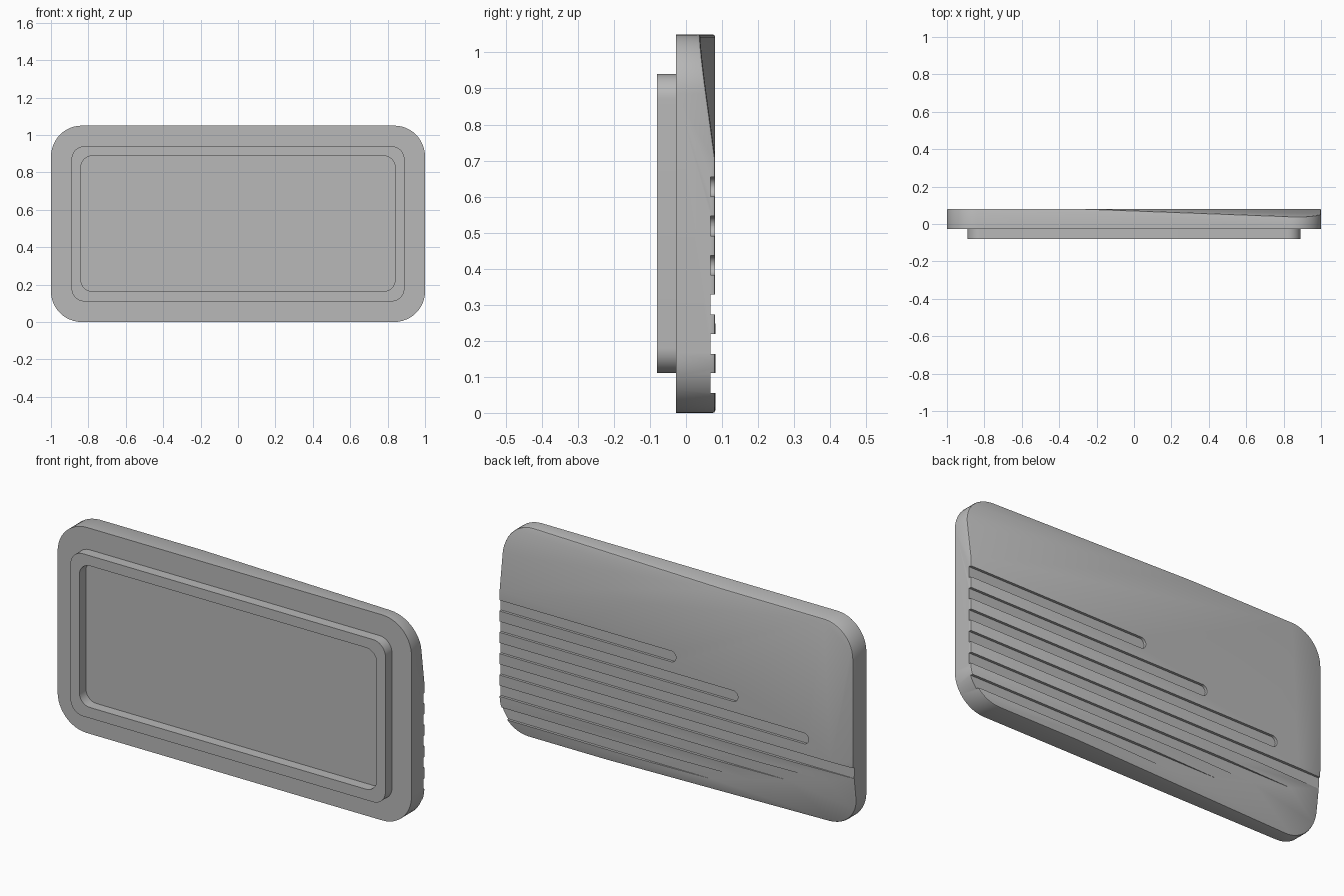
import bpy, bmesh, math
from mathutils import Vector

if "Cube" in bpy.data.objects:
    bpy.data.objects.remove(bpy.data.objects["Cube"], do_unlink=True)

FRONT, BACK = -0.028, 0.081      # plate faces
RIM_FRONT = -0.081
HEIGHT = 1.05

grey = bpy.data.materials.new("plain_grey")
grey.use_nodes = True
grey.diffuse_color = (0.48, 0.48, 0.48, 1)
grey.node_tree.nodes["Principled BSDF"].inputs["Base Color"].default_value = grey.diffuse_color


def rounded_rect(x0, x1, z0, z1, r, steps=12):
    """Outline of a rounded rectangle as (x, z) points."""
    pts = []
    corners = [(x1 - r, z1 - r), (x0 + r, z1 - r), (x0 + r, z0 + r), (x1 - r, z0 + r)]
    for q, (cx, cz) in enumerate(corners):
        for i in range(steps + 1):
            a = math.pi / 2 * (q + i / steps)
            pts.append((cx + r * math.cos(a), cz + r * math.sin(a)))
    return pts


def ring(bm, pts, y):
    return [bm.verts.new((x, y, z)) for x, z in pts]


def walls(bm, a, b):
    for i in range(len(a)):
        j = (i + 1) % len(a)
        bm.faces.new((a[i], a[j], b[j], b[i]))


def prism(bm, pts, y0, y1):
    a, b = ring(bm, pts, y0), ring(bm, pts, y1)
    walls(bm, a, b)
    bm.faces.new(a)
    bm.faces.new(b)


def finish(bm, name):
    bmesh.ops.recalc_face_normals(bm, faces=bm.faces)
    me = bpy.data.meshes.new(name)
    bm.to_mesh(me)
    bm.free()
    me.materials.append(grey)
    ob = bpy.data.objects.new(name, me)
    bpy.context.collection.objects.link(ob)
    return ob


def smooth(ob):
    bpy.ops.object.select_all(action="DESELECT")
    ob.select_set(True)
    bpy.context.view_layer.objects.active = ob
    bpy.ops.object.shade_smooth_by_angle(angle=math.radians(25))


def slope_off(bm, corner, reach_x, reach_z, depth):
    """Slice a shallow sloping facet off one back corner."""
    x, z = corner
    p = Vector((x, BACK - depth, z))
    a = Vector((x - math.copysign(reach_x, x), BACK, z))
    b = Vector((x, BACK, z + (reach_z if z == 0 else -reach_z)))
    n = (a - p).cross(b - p).normalized()
    if n.y < 0:
        n.negate()
    geom = bm.verts[:] + bm.edges[:] + bm.faces[:]
    cut = bmesh.ops.bisect_plane(bm, geom=geom, plane_co=p, plane_no=n, clear_outer=True)
    edges = [e for e in cut["geom_cut"] if isinstance(e, bmesh.types.BMEdge)]
    bmesh.ops.holes_fill(bm, edges=[e for e in edges if e.is_boundary], sides=0)


# Plate with two sloping back corners and a softened back edge
bm = bmesh.new()
prism(bm, rounded_rect(-1, 1, 0, HEIGHT, 0.165), FRONT, BACK)
slope_off(bm, (1, HEIGHT), 1.27, 0.345, 0.047)
slope_off(bm, (-1, 0), 1.4, 0.36, 0.047)
bmesh.ops.recalc_face_normals(bm, faces=bm.faces)
back_edges = [e for e in bm.edges if len(e.link_faces) == 2
              and sorted(f.normal.y > 0.5 for f in e.link_faces) == [False, True]]
bmesh.ops.bevel(bm, geom=back_edges, offset=0.007, segments=2, profile=0.5,
                affect="EDGES", clamp_overlap=True)
plate = finish(bm, "plate")

# Back grooves, open at the left edge; the upper three end in round tips
bm = bmesh.new()
tips = [0.0, -0.35, -0.75, -1.2, -1.2, -1.2]
for i, tip in enumerate(tips):
    top = 0.655 - 0.109 * i
    prism(bm, rounded_rect(tip, 1.2, top - 0.055, top, 0.0274, 8), BACK - 0.013, BACK + 0.05)
cutter = finish(bm, "groove_cutter")
cutter.hide_render = True
cutter.hide_viewport = True
mod = plate.modifiers.new("grooves", "BOOLEAN")
mod.operation = "DIFFERENCE"
mod.solver = "EXACT"
mod.object = cutter

# Bake the grooves and drop the cutter
bpy.context.view_layer.update()
baked = bpy.data.meshes.new_from_object(plate.evaluated_get(bpy.context.evaluated_depsgraph_get()))
plate.modifiers.clear()
plate.data = baked
bpy.data.objects.remove(cutter, do_unlink=True)
smooth(plate)

# Raised rim around the front recess
bm = bmesh.new()
outer = rounded_rect(-0.89, 0.89, 0.11, 0.94, 0.07)
inner = rounded_rect(-0.84, 0.84, 0.165, 0.888, 0.06)
of, ob_ = ring(bm, outer, RIM_FRONT), ring(bm, outer, FRONT)
inf, inb = ring(bm, inner, RIM_FRONT), ring(bm, inner, FRONT)
for a, b in ((ob_, of), (of, inf), (inf, inb)):
    walls(bm, a, b)
rim = finish(bm, "front_rim")
smooth(rim)
